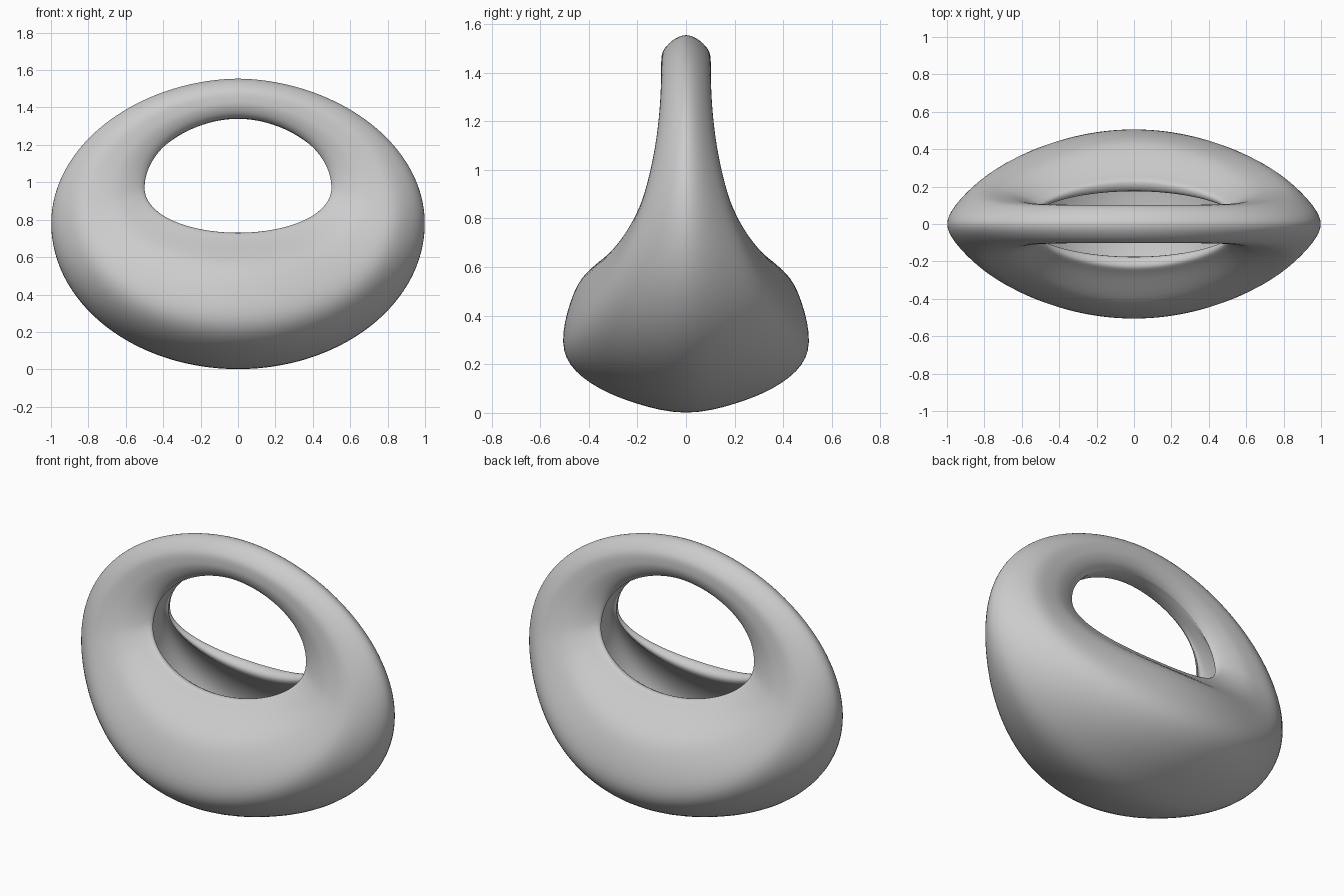
import bpy, math

if "Cube" in bpy.data.objects:
    bpy.data.objects.remove(bpy.data.objects["Cube"])

# Half cross-sections (t, y): t runs from the hole edge (0) to the outer rim (1)
BODY_OUT = [(0, .22), (.05, .27), (.18, .385), (.32, .46), (.55, .505),
            (.73, .475), (.86, .36), (.95, .2), (1, 0)]
BODY_IN = [(.06, .175), (.2, .27), (.38, .36), (.58, .395), (.75, .34), (.84, .19), (.87, 0)]
GRIP_OUT = [(.03, .052), (.12, .078), (.3, .098), (.45, .102), (.6, .1),
            (.72, .091), (.84, .07), (.95, .038), (1, 0)]
GRIP_IN = [(.022, .046), (.016, .039), (.011, .031), (.007, .023), (.003, .015), (.001, .007), (0, 0)]


def closed_section(outer, inner):
    """Mirror the half section, then compensate for subdivision shrinkage."""
    half = inner[::-1] + outer
    target = half + [(t, -y) for t, y in half[-2:0:-1]]
    pts = list(target)
    n = len(pts)
    for _ in range(12):
        pts = [tuple(p[k] + target[i][k]
                     - (pts[i - 1][k] + 4 * p[k] + pts[(i + 1) % n][k]) / 6 for k in (0, 1))
               for i, p in enumerate(pts)]
    return pts


def outline(a, width, mid, top, bottom):
    """Egg-shaped outline in the front view."""
    c, s = math.cos(a), math.sin(a)
    if s > 0:
        c = math.copysign(abs(c) ** 1.06, c)
    return width * c, mid + s * (top - mid if s > 0 else mid - bottom)


body = closed_section(BODY_OUT, BODY_IN)
grip = closed_section(GRIP_OUT, GRIP_IN)
STEPS, N = 64, len(body)
verts, faces = [], []

# Sweep around the hole, blending the hollow body section into the solid handle
for i in range(STEPS):
    a = 2 * math.pi * i / STEPS
    w = ((1 - math.sin(a)) / 2) ** 2.3
    hx, hz = outline(a, .49, .97, 1.34, .73)
    ox, oz = outline(a, 1.0, .78, 1.555, 0)
    for (tb, yb), (tg, yg) in zip(body, grip):
        t, y = tg + w * (tb - tg), yg + w * (yb - yg)
        verts.append((hx + t * (ox - hx), y, hz + t * (oz - hz)))
    for j in range(N):
        k, i2 = (j + 1) % N, (i + 1) % STEPS
        faces.append((i * N + j, i * N + k, i2 * N + k, i2 * N + j))

mesh = bpy.data.meshes.new("hollow_basket")
mesh.from_pydata(verts, [], faces)
basket = bpy.data.objects.new("hollow_basket", mesh)
bpy.context.collection.objects.link(basket)

# Consistent outward normals and smooth shading
bpy.context.view_layer.objects.active = basket
basket.select_set(True)
bpy.ops.object.mode_set(mode='EDIT')
bpy.ops.mesh.select_all(action='SELECT')
bpy.ops.mesh.normals_make_consistent(inside=False)
bpy.ops.object.mode_set(mode='OBJECT')
bpy.ops.object.shade_smooth()
sub = basket.modifiers.new("smooth", 'SUBSURF')
sub.levels = sub.render_levels = 2
